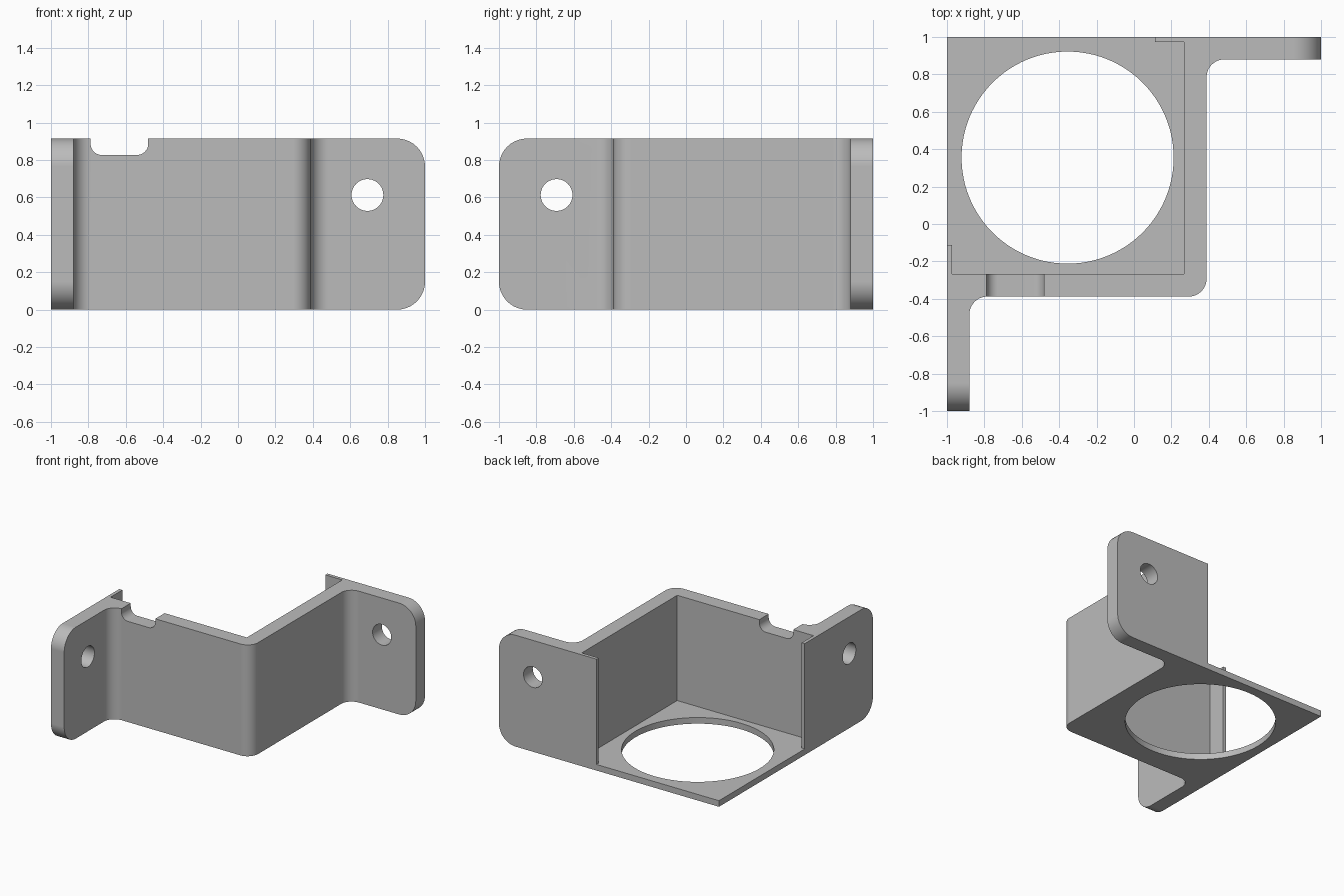
import bpy, bmesh
from mathutils import Matrix, Vector

if "Cube" in bpy.data.objects:
    bpy.data.objects.remove(bpy.data.objects["Cube"], do_unlink=True)

HEIGHT = 0.915
FLOOR = 0.05
OUT, IN = 0.388, 0.267      # outer and inner wall faces
FLANGE = 0.88               # inner side of the mounting flanges

grey = bpy.data.materials.new("plain grey")
grey.use_nodes = True
grey.diffuse_color = (0.5, 0.5, 0.5, 1)
grey.node_tree.nodes["Principled BSDF"].inputs["Base Color"].default_value = (0.5, 0.5, 0.5, 1)


def make_object(name, bm):
    bmesh.ops.recalc_face_normals(bm, faces=bm.faces)
    mesh = bpy.data.meshes.new(name)
    bm.to_mesh(mesh)
    bm.free()
    mesh.materials.append(grey)
    obj = bpy.data.objects.new(name, mesh)
    bpy.context.collection.objects.link(obj)
    return obj


def prism(outline, z0, z1):
    """Extrude a plan outline between two heights."""
    bm = bmesh.new()
    face = bm.faces.new([bm.verts.new((x, y, z0)) for x, y in outline])
    new = bmesh.ops.extrude_face_region(bm, geom=[face])["geom"]
    bmesh.ops.translate(bm, vec=(0, 0, z1 - z0),
                        verts=[v for v in new if isinstance(v, bmesh.types.BMVert)])
    bmesh.ops.recalc_face_normals(bm, faces=bm.faces)
    return bm


def round_edges(bm, rule, radius):
    """Round every edge whose midpoint and direction satisfy the rule."""
    chosen = []
    for e in bm.edges:
        a, b = e.verts[0].co, e.verts[1].co
        if rule((a + b) / 2, (b - a).normalized()):
            chosen.append(e)
    bmesh.ops.bevel(bm, geom=chosen, offset=radius, offset_type='OFFSET',
                    segments=10, profile=0.5, affect='EDGES')


def cylinder(name, centre, axis, radius, length, sides):
    bm = bmesh.new()
    turn = Vector((0, 0, 1)).rotation_difference(Vector(axis)).to_matrix().to_4x4()
    bmesh.ops.create_cone(bm, cap_ends=True, segments=sides, radius1=radius,
                          radius2=radius, depth=length,
                          matrix=Matrix.Translation(centre) @ turn)
    return make_object(name, bm)


# Stepped outer body with two mounting flanges
bm = prism([(-1, 1), (-1, -1), (-FLANGE, -1), (-FLANGE, -OUT), (OUT, -OUT),
            (OUT, FLANGE), (1, FLANGE), (1, 1)], 0, HEIGHT)
round_edges(bm, lambda m, d: abs(d.z) > 0.9 and m.x < 0.9 and -0.9 < m.y < 0.9, 0.095)
round_edges(bm, lambda m, d: abs(d.z) < 0.1 and (m.x > 0.999 or m.y < -0.999), 0.15)
bracket = make_object("corner_bracket", bm)

# Open pocket, leaving the floor plate and the two thin lips
cutters = [make_object("pocket_cutter", prism(
    [(-0.972, -IN), (IN, -IN), (IN, 0.972), (0.113, 0.972),
     (0.113, 1.2), (-1.2, 1.2), (-1.2, -0.113), (-0.972, -0.113)], FLOOR, 1.2))]

# Large floor opening and screw holes
cutters.append(cylinder("floor_opening_cutter", (-0.355, 0.355, 0), (0, 0, 1), 0.567, 0.4, 96))
cutters.append(cylinder("left_hole_cutter", (0.692, 0.94, 0.613), (0, 1, 0), 0.085, 0.4, 40))
cutters.append(cylinder("front_hole_cutter", (-0.94, -0.692, 0.613), (1, 0, 0), 0.085, 0.4, 40))

# Cable notch with rounded lower corners
bm = prism([(-0.788, -0.5), (-0.48, -0.5), (-0.48, -0.2), (-0.788, -0.2)], 0.827, 1.1)
round_edges(bm, lambda m, d: abs(d.y) > 0.9 and m.z < 0.9, 0.06)
cutters.append(make_object("notch_cutter", bm))

bpy.ops.object.select_all(action='DESELECT')
bpy.context.view_layer.objects.active = bracket
bracket.select_set(True)
for cutter in cutters:
    mod = bracket.modifiers.new(cutter.name, 'BOOLEAN')
    mod.operation = 'DIFFERENCE'
    mod.solver = 'EXACT'
    mod.object = cutter
    bpy.ops.object.modifier_apply(modifier=mod.name)
    bpy.data.objects.remove(cutter, do_unlink=True)

# Smooth fillets, crisp edges
bpy.ops.object.shade_smooth_by_angle(angle=0.6)
weighted = bracket.modifiers.new("even_shading", 'WEIGHTED_NORMAL')
weighted.keep_sharp = True
